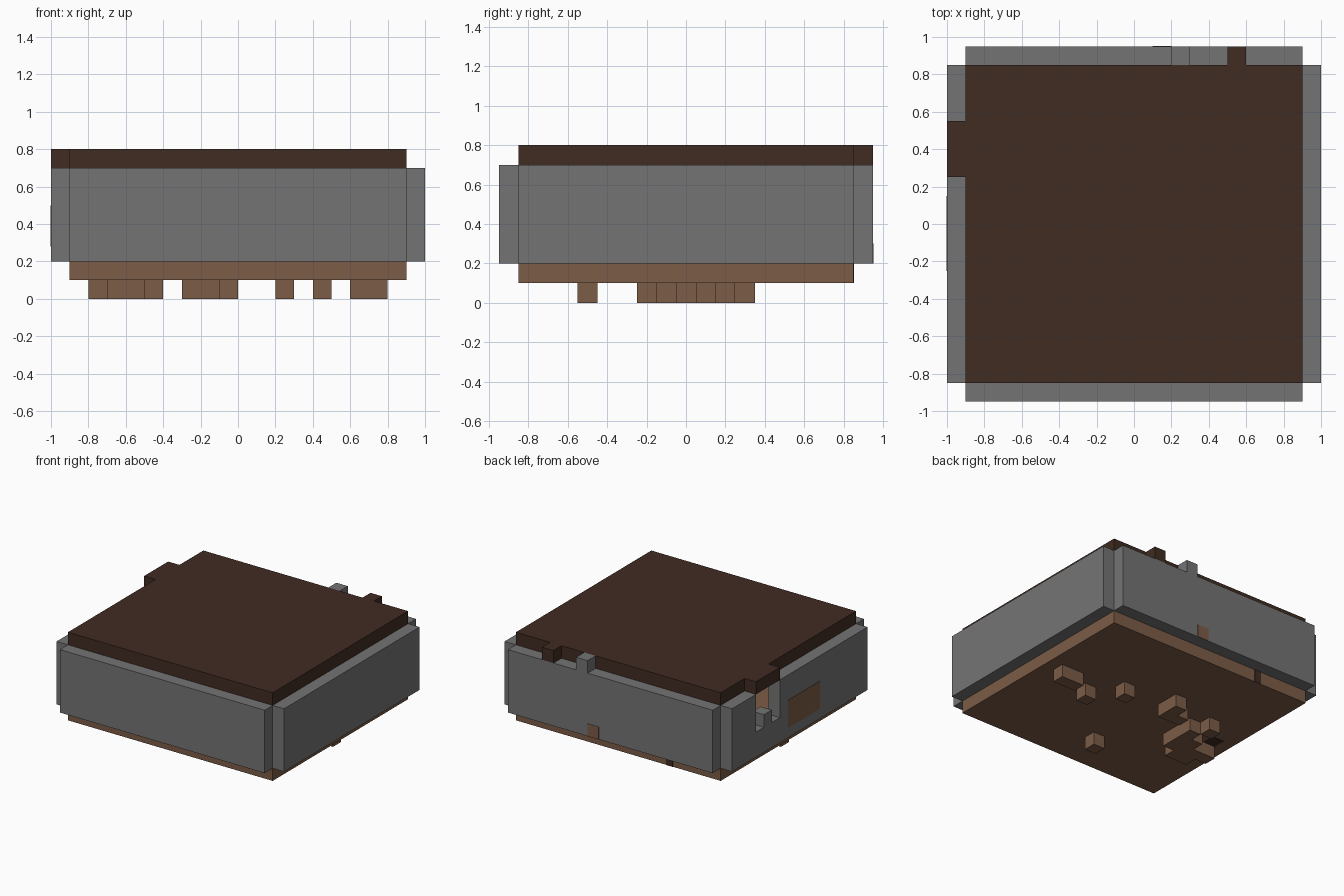
import bpy
import bmesh

cube = bpy.data.objects.get("Cube")
if cube:
    bpy.data.objects.remove(cube, do_unlink=True)


def material(name, rgb):
    m = bpy.data.materials.new(name)
    m.use_nodes = True
    m.diffuse_color = (*rgb, 1)
    m.node_tree.nodes["Principled BSDF"].inputs["Base Color"].default_value = (*rgb, 1)
    return m


stone = material("stone grey", (0.175, 0.175, 0.175))
wood = material("light brown", (0.202, 0.107, 0.061))
dark = material("dark brown", (0.051, 0.025, 0.016))


def part(name, mat, *boxes):
    """One object made of boxes, each given as (x range, y range, z range)."""
    bm = bmesh.new()
    for ranges in boxes:
        verts = bmesh.ops.create_cube(bm, size=1)["verts"]
        for v in verts:
            for i, (low, high) in enumerate(ranges):
                v.co[i] = low if v.co[i] < 0 else high
    mesh = bpy.data.meshes.new(name)
    bm.to_mesh(mesh)
    bm.free()
    mesh.materials.append(mat)
    obj = bpy.data.objects.new(name, mesh)
    bpy.context.collection.objects.link(obj)
    return obj


WIDE, DEEP = (-0.9, 0.9), (-0.85, 0.85)
WALL, TOP = (0.2, 0.7), (0.7, 0.8)
SIDE, BACK = (-1, -0.9), (0.85, 0.95)

# Floor slab and roof slab with its two tabs
part("floor", wood, (WIDE, DEEP, (0.1, 0.2)))
part("roof", dark, (WIDE, DEEP, TOP),
     (SIDE, (0.25, 0.55), TOP),
     ((0.5, 0.6), BACK, TOP))

# Plain walls
part("front_wall", stone, (WIDE, (-0.95, -0.85), WALL))
part("left_wall", stone, ((0.9, 1), DEEP, WALL))
part("back_wall", stone, (WIDE, BACK, WALL), ((0.2, 0.3), BACK, TOP))

# Side wall with a window under the roof tab and a stub on its sill
part("right_wall", stone,
     (SIDE, (-0.85, 0.25), WALL),
     (SIDE, (0.55, 0.85), WALL),
     (SIDE, (0.25, 0.55), (0.2, 0.4)),
     (SIDE, (0.35, 0.45), (0.4, 0.5)))

# Thin coloured patches
part("side_patch", wood, ((-1.003, -0.99), (-0.25, 0.15), (0.28, 0.5)))
part("back_patch", wood, ((0.1, 0.2), (0.945, 0.953), (0.2, 0.3)))
part("edge_stain", dark, ((-0.48, -0.42), (0.845, 0.853), (0.1, 0.2)))
part("underside_stain", dark, ((-0.8, -0.7), (-0.05, 0.05), (0.097, 0.105)))

# Blocks hanging below the floor
feet = [
    ((0.6, 0.8), (0.05, 0.15)),
    ((0.4, 0.5), (-0.05, 0.05)),
    ((0.2, 0.3), (0.15, 0.25)),
    ((-0.1, 0), (-0.55, -0.45)),
    ((-0.2, -0.1), (0.15, 0.35)),
    ((-0.3, -0.2), (0.15, 0.25)),
    ((-0.5, -0.4), (-0.15, 0.15)),
    ((-0.6, -0.5), (0.15, 0.25)),
    ((-0.6, -0.5), (-0.15, 0.05)),
    ((-0.7, -0.5), (-0.25, -0.15)),
    ((-0.8, -0.6), (-0.15, -0.05)),
]
part("hanging_blocks", wood, *[(x, y, (0, 0.1)) for x, y in feet])
